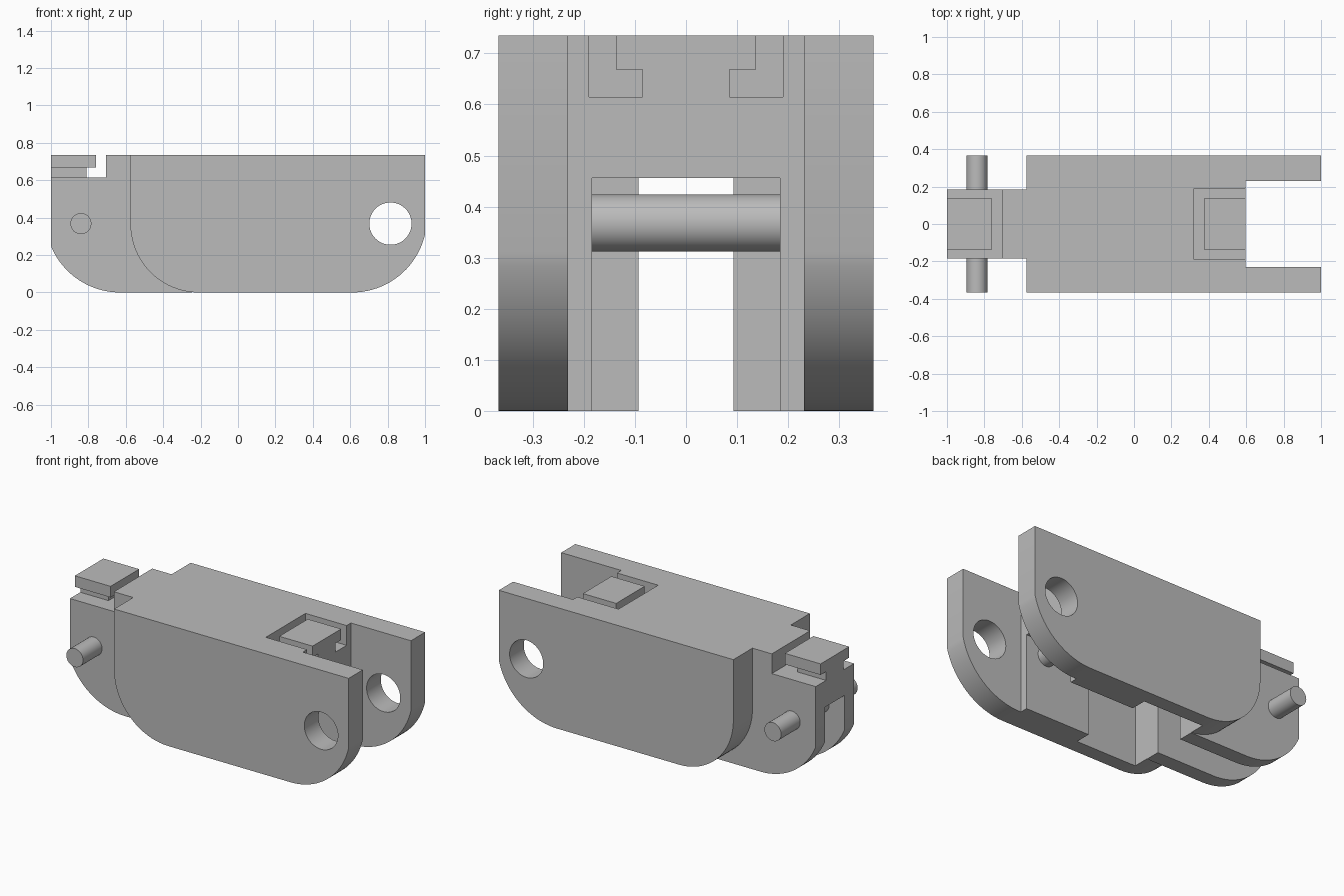
import bpy, bmesh, math

if "Cube" in bpy.data.objects:
    bpy.data.objects.remove(bpy.data.objects["Cube"])

HEIGHT = 0.735
HALF_WIDTH = 0.367
PIN_Z = 0.368

grey = bpy.data.materials.new("plain grey")
grey.use_nodes = True
colour = (0.5, 0.5, 0.5, 1)
grey.diffuse_color = colour
grey.node_tree.nodes["Principled BSDF"].inputs["Base Color"].default_value = colour


def finish(name, bm):
    bmesh.ops.recalc_face_normals(bm, faces=bm.faces)
    mesh = bpy.data.meshes.new(name)
    bm.to_mesh(mesh)
    bm.free()
    mesh.materials.append(grey)
    obj = bpy.data.objects.new(name, mesh)
    bpy.context.collection.objects.link(obj)
    return obj


def extrude_profile(name, points, half):
    """Extrude a side profile (x, z) from -half to half in y."""
    bm = bmesh.new()
    face = bm.faces.new([bm.verts.new((x, -half, z)) for x, z in points])
    moved = bmesh.ops.extrude_face_region(bm, geom=[face])["geom"]
    verts = [v for v in moved if isinstance(v, bmesh.types.BMVert)]
    bmesh.ops.translate(bm, verts=verts, vec=(0, 2 * half, 0))
    return finish(name, bm)


def box(name, x0, x1, half, z0, z1):
    return extrude_profile(name, [(x0, z0), (x1, z0), (x1, z1), (x0, z1)], half)


def arc(cx, r, start, end, steps=20):
    """Arc that touches the ground below cx; angles in degrees."""
    angles = [math.radians(start + (end - start) * i / steps) for i in range(steps + 1)]
    return [(cx + r * math.cos(a), r + r * math.sin(a)) for a in angles]


def rod(name, x, r, half, sides=48):
    ring = [math.tau * i / sides for i in range(sides)]
    return extrude_profile(name, [(x + r * math.cos(a), PIN_Z + r * math.sin(a)) for a in ring], half)


def combine(target, other, operation):
    mod = target.modifiers.new(operation, 'BOOLEAN')
    mod.operation = operation
    mod.solver = 'EXACT'
    mod.object = other
    bpy.context.view_layer.objects.active = target
    bpy.ops.object.modifier_apply(modifier=mod.name)
    bpy.data.objects.remove(other)


def smooth(obj):
    bpy.ops.object.select_all(action='DESELECT')
    obj.select_set(True)
    bpy.context.view_layer.objects.active = obj
    bpy.ops.object.shade_smooth_by_angle(angle=math.radians(25))


# Main link body with rounded lower corners
kink = math.degrees(math.acos(0.39 / 0.4))
body = extrude_profile("link_body",
                       [(-0.575, HEIGHT)] + arc(-0.21, 0.365, 180, 270)
                       + arc(0.61, 0.4, 270, 360 - kink) + [(1, HEIGHT)], HALF_WIDTH)

# Narrow tongue, with its top lowered around the latch
kink = math.degrees(math.acos(0.37 / 0.4))
tongue = extrude_profile("tongue",
                         [(-1, 0.615)] + arc(-0.63, 0.4, 180 + kink, 270)
                         + [(0, 0), (0, HEIGHT), (-0.705, HEIGHT), (-0.705, 0.615)], 0.184)
combine(body, tongue, 'UNION')

# Fork gap, underside channel, chamber, tongue slot, top pocket and pin hole
cutters = [
    box("fork_gap", 0.597, 1.2, 0.231, -0.1, 1),
    box("channel", 0.1, 0.7, 0.184, -0.1, 0.456),
    box("chamber", -0.245, 0.163, 0.28, -0.1, 0.456),
    box("tongue_slot", -1.1, 0, 0.093, -0.1, 0.456),
    box("top_pocket", 0.32, 0.7, 0.19, 0.615, 1),
    rod("pin_hole", 0.815, 0.113, 0.6),
]
for cutter in cutters:
    combine(body, cutter, 'DIFFERENCE')
smooth(body)

# Undercut latches: a small stem carrying a wider head
for label, stem_x, head_x in (("tongue", (-1, -0.81), (-1, -0.76)),
                              ("pocket", (0.425, 0.597), (0.373, 0.597))):
    box(label + "_latch_stem", *stem_x, 0.085, 0.61, 0.67)
    box(label + "_latch_head", *head_x, 0.137, 0.668, HEIGHT)

# Hinge pin through the tongue and cross pin inside the channel
smooth(rod("hinge_pin", -0.84, 0.056, HALF_WIDTH))
smooth(rod("cross_pin", 0.46, 0.056, 0.186))
